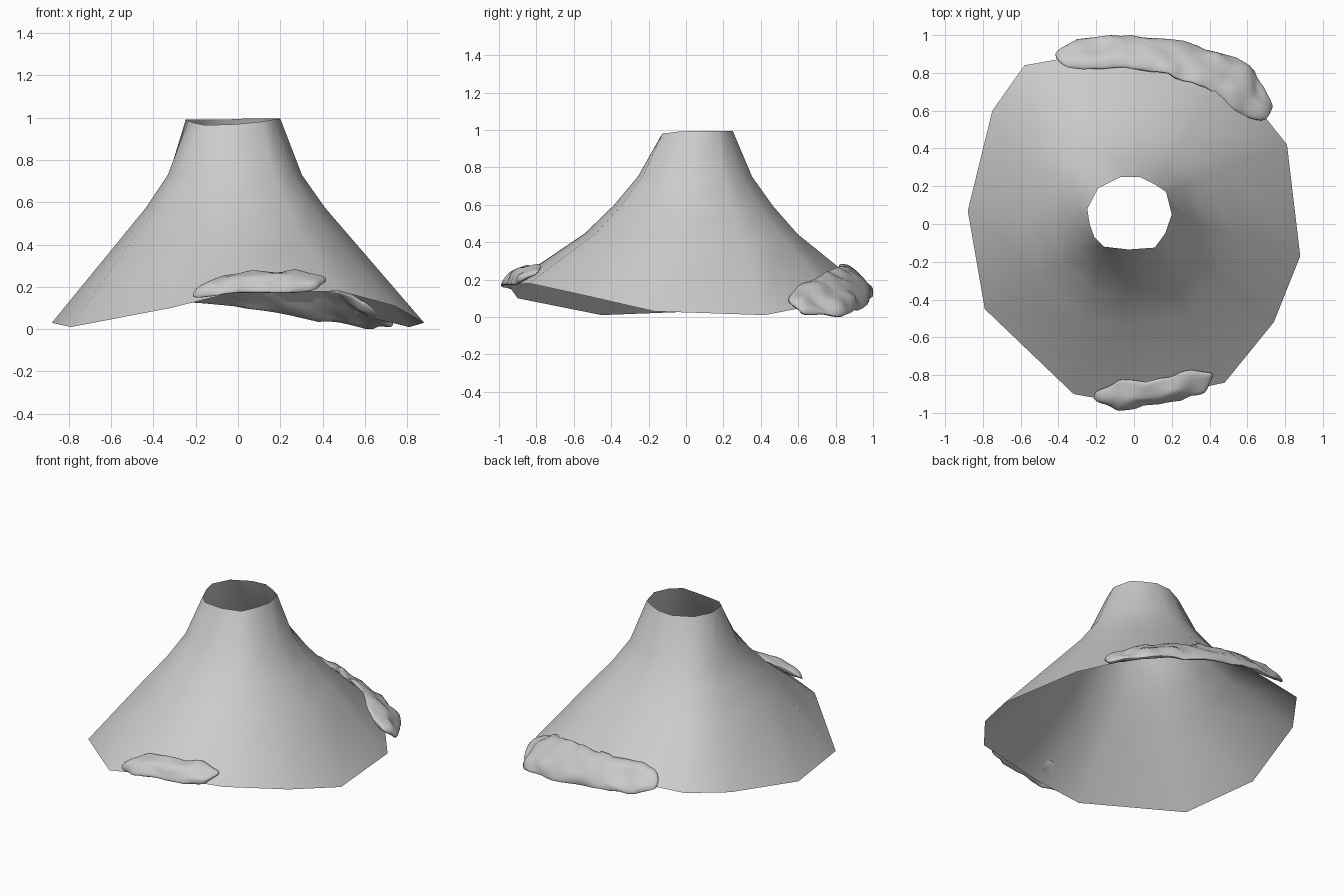
import bpy, bmesh, math, random
from mathutils import Vector, noise

if "Cube" in bpy.data.objects:
    bpy.data.objects.remove(bpy.data.objects["Cube"])


def finish(bm, name, angle):
    mesh = bpy.data.meshes.new(name)
    bm.to_mesh(mesh)
    bm.free()
    obj = bpy.data.objects.new(name, mesh)
    bpy.context.collection.objects.link(obj)
    bpy.ops.object.select_all(action='DESELECT')
    obj.select_set(True)
    bpy.context.view_layer.objects.active = obj
    bpy.ops.object.shade_smooth_by_angle(angle=math.radians(angle))
    return obj


def bridge(bm, a, b):
    n = len(a)
    for i in range(n):
        bm.faces.new((a[i], a[(i + 1) % n], b[(i + 1) % n], b[i]))


# Open mountain shell: uneven base outline and crater rim, paired point by point
base = [(0, .94, .165), (-.3, .89, .17), (-.58, .84, .165), (-.75, .60, .125),
        (-.88, .07, .03), (-.79, -.45, .01), (-.32, -.90, .10), (-.04, -.95, .17),
        (.48, -.84, .18), (.74, -.52, .11), (.88, -.17, .03), (.81, .42, .01),
        (.5, .81, .085)]
rim = [(.03, .25, .995), (-.07, .25, .99), (-.19, .19, .99), (-.247, .08, .99),
       (-.235, 0, .985), (-.21, -.07, .975), (-.16, -.12, .965), (-.03, -.135, .967),
       (.11, -.125, .98), (.165, -.05, .99), (.2, .05, .995), (.17, .17, .995),
       (.11, .21, .995)]
# Concave slope: plan fraction from rim to base, and height
slope = [(.15, .725), (.31, .57), (.5, .42)]

bm = bmesh.new()
rings = [[bm.verts.new(p) for p in base]]
for t, z in reversed(slope):
    ring = []
    for b, r in zip(base, rim):
        p = Vector(r).lerp(Vector(b), t)
        p.z = z + .15 * b[2]
        ring.append(bm.verts.new(p))
    rings.append(ring)
rings.append([bm.verts.new(p) for p in rim])
for a, b in zip(rings, rings[1:]):
    bridge(bm, a, b)
finish(bm, "mountain_shell", 45)


# Rocky ledge: slanted rounded sections lofted along paired edges, then roughened
def ledge(name, inner, outer, thick, seed):
    random.seed(seed)
    bm = bmesh.new()
    sections = []
    count, sides = len(inner), 8
    for k, (i, o) in enumerate(zip(inner, outer)):
        i, o = Vector(i), Vector(o)
        mid, half = (i + o) / 2, (o - i) / 2
        along = Vector(inner[min(k + 1, count - 1)]) - Vector(inner[max(k - 1, 0)])
        up = half.cross(along).normalized()
        if up.z < 0:
            up = -up
        end = .55 if k in (0, count - 1) else 1
        ring = []
        for s in range(sides):
            a = 2 * math.pi * s / sides
            h = thick * end * (1 if math.sin(a) > 0 else .4) * random.uniform(.8, 1.25)
            ring.append(bm.verts.new(mid + half * 1.2 * math.cos(a) + up * h * math.sin(a)))
        sections.append(ring)
    for a, b in zip(sections, sections[1:]):
        bridge(bm, a, b)
    bm.faces.new(sections[0])
    bm.faces.new(sections[-1])
    bmesh.ops.recalc_face_normals(bm, faces=bm.faces)
    obj = finish(bm, name, 60)
    mod = obj.modifiers.new("round", 'SUBSURF')
    mod.levels = mod.render_levels = 2
    bpy.ops.object.modifier_apply(modifier=mod.name)
    for v in obj.data.vertices:
        v.co += noise.noise_vector(v.co * 11) * .022
        v.co.z = max(v.co.z, 0)
        v.co.y = max(-1, min(1, v.co.y))


ledge("front_ledge",
      [(-.23, -.89, .165), (-.1, -.85, .25), (-.04, -.83, .27), (.1, -.83, .25),
       (.26, -.79, .26), (.38, -.77, .25), (.42, -.79, .22)],
      [(-.22, -.93, .14), (-.13, -.95, .15), (-.06, -1.0, .175), (.1, -.95, .185),
       (.25, -.93, .19), (.36, -.88, .19), (.41, -.84, .2)],
      .035, 3)
ledge("back_ledge",
      [(-.4, .83, .24), (-.22, .81, .27), (0, .84, .26), (.18, .80, .24), (.36, .75, .22),
       (.47, .67, .18), (.57, .57, .14), (.69, .54, .09)],
      [(-.44, .92, .16), (-.3, .97, .14), (-.08, 1.0, .12), (.18, .96, .10), (.46, .91, .03),
       (.6, .84, .01), (.69, .71, .0), (.74, .6, .02)],
      .045, 8)
